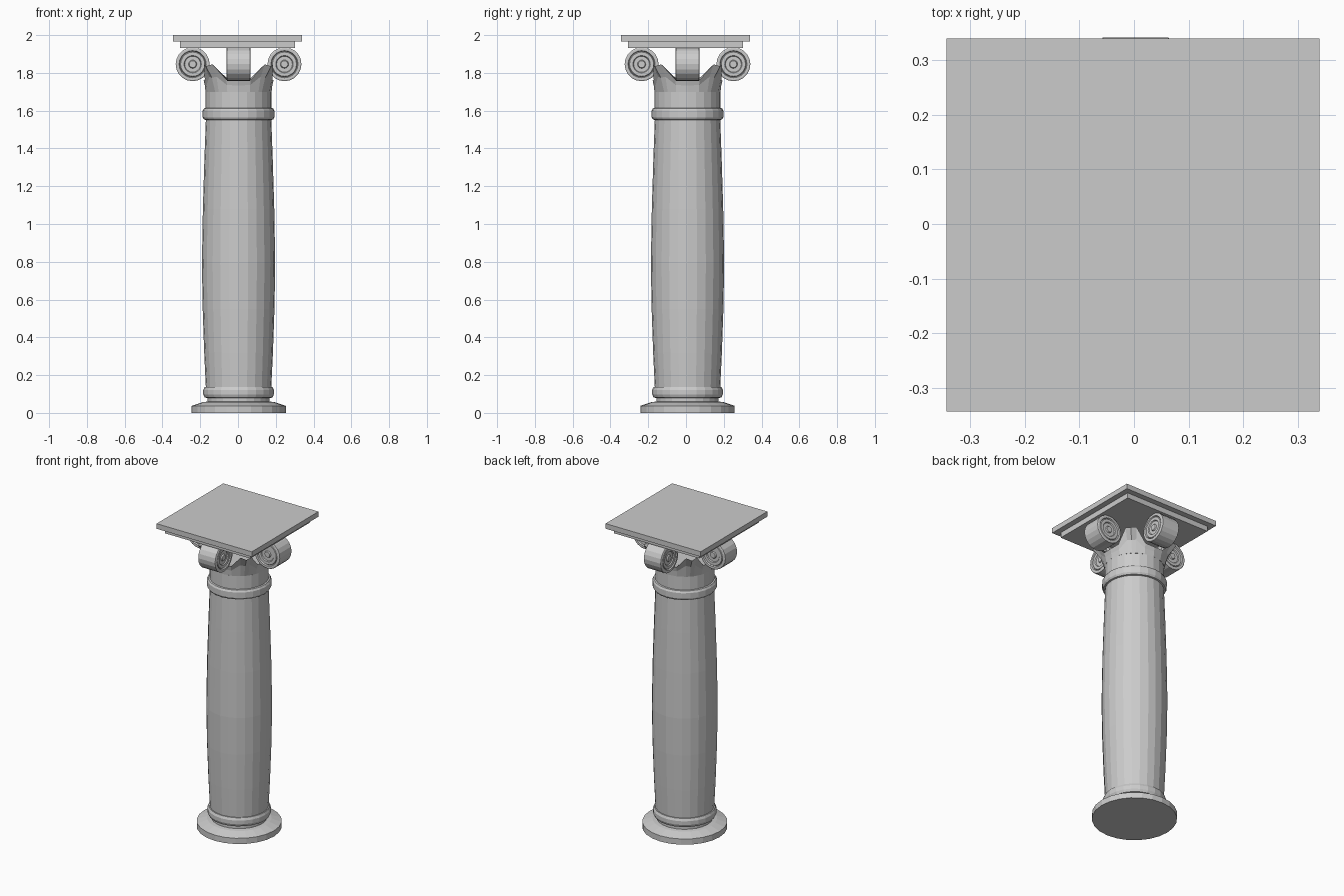
import bpy, bmesh
from math import sin, cos, pi, radians
from mathutils import Matrix

if "Cube" in bpy.data.objects:
    bpy.data.objects.remove(bpy.data.objects["Cube"])

CX, CY = 0.003, 0.008   # column axis


def finish(name, bm, matrix=None):
    bmesh.ops.recalc_face_normals(bm, faces=bm.faces)
    me = bpy.data.meshes.new(name)
    bm.to_mesh(me)
    bm.free()
    if matrix:
        me.transform(matrix)
    ob = bpy.data.objects.new(name, me)
    bpy.context.collection.objects.link(ob)
    return ob


def skin(bm, rings):
    """Bridge consecutive closed rings of points and cap both ends."""
    vs = [[bm.verts.new(p) for p in ring] for ring in rings]
    n = len(vs[0])
    for a, b in zip(vs, vs[1:]):
        for i in range(n):
            j = (i + 1) % n
            bm.faces.new((a[i], a[j], b[j], b[i]))
    bm.faces.new(vs[0][::-1])
    bm.faces.new(vs[-1])


def lathe(name, profile, sides, matrix):
    bm = bmesh.new()
    skin(bm, [[(r * cos(2 * pi * i / sides), r * sin(2 * pi * i / sides), z)
               for i in range(sides)] for r, z in profile])
    return finish(name, bm, matrix)


def slab(name, half, z0, z1):
    bm = bmesh.new()
    bmesh.ops.create_cube(bm, size=1)
    m = Matrix.Translation((-0.002, -0.002, (z0 + z1) / 2)) @ Matrix.Diagonal((2 * half, 2 * half, z1 - z0, 1))
    return finish(name, bm, m)


axis = Matrix.Translation((CX, CY, 0))

# Base, swelling shaft, collar ring and neck
lathe("base", [(0.25, 0), (0.25, 0.037), (0.19, 0.057), (0.165, 0.06), (0.165, 0.078),
               (0.18, 0.082), (0.187, 0.098), (0.187, 0.122), (0.18, 0.137), (0.17, 0.137)], 24, axis)
lathe("shaft", [(0.173, 0.13), (0.182, 0.32), (0.19, 0.55), (0.194, 0.79),
                (0.189, 1.08), (0.181, 1.34), (0.173, 1.56)], 24, axis)
lathe("collar", [(0.17, 1.55), (0.183, 1.553), (0.19, 1.565), (0.19, 1.6),
                 (0.183, 1.612), (0.17, 1.615)], 24, axis)
lathe("neck", [(0.174, 1.6), (0.174, 1.70)], 24, axis)

# Leaf bell: a cup whose rim rises into four diagonal leaf tips
rim = [(0, 0.185, 1.76), (20, 0.19, 1.765), (37, 0.23, 1.845),
       (45, 0.245, 1.835), (53, 0.23, 1.845), (70, 0.19, 1.765)]
bottom, middle, top, inside = [], [], [], []
for q in range(4):
    for deg, r, z in rim:
        a = radians(deg + 90 * q)
        c, s = cos(a), sin(a)
        bottom.append((c * 0.175, s * 0.175, 1.70))
        rm, zm = 0.175 + (r - 0.175) * 0.35, 1.70 + (z - 1.70) * 0.55
        middle.append((c * rm, s * rm, zm))
        top.append((c * r, s * r, z))
        inside.append((c * 0.13, s * 0.13, 1.755))
bm = bmesh.new()
skin(bm, [bottom, middle, top, inside])
finish("leaf_bell", bm, axis)

# Four scrolls with stepped round ends
half_profile = [(0.018, 0.061), (0.022, 0.054), (0.042, 0.054), (0.046, 0.06),
                (0.064, 0.06), (0.068, 0.055), (0.072, 0.063), (0.084, 0.063), (0.09, 0.06)]
profile = half_profile + [(r, -w) for r, w in reversed(half_profile)]
for k, side in enumerate(("right", "back", "left", "front")):
    m = (axis @ Matrix.Rotation(k * pi / 2, 4, 'Z')
         @ Matrix.Translation((0.243, 0, 1.846)) @ Matrix.Rotation(pi / 2, 4, 'X'))
    lathe("scroll_" + side, profile, 20, m)

# Square stepped top
slab("lower_slab", 0.305, 1.933, 1.968)
slab("top_slab", 0.341, 1.967, 2.0)
